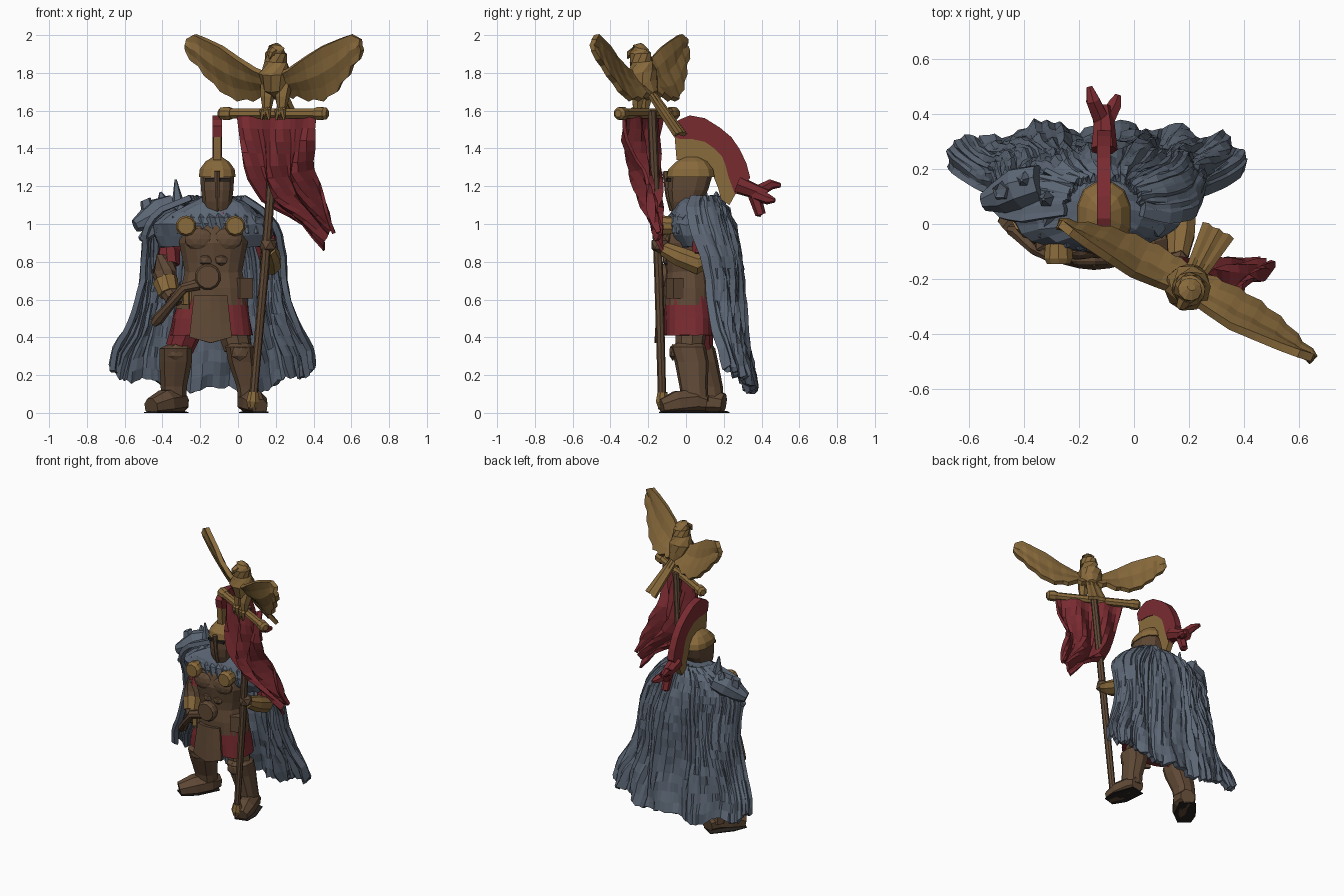
import bpy, bmesh, math, random
from mathutils import Vector, Matrix
random.seed(4)

def mat(name, c):
    m = bpy.data.materials.new(name)
    m.diffuse_color = (*c, 1)
    return m

BRASS = mat("brass", (0.25, 0.145, 0.045))
BROWN = mat("brown", (0.115, 0.066, 0.036))
RED = mat("red", (0.19, 0.024, 0.03))
GREY = mat("blue grey", (0.105, 0.132, 0.175))
DARK = mat("dark", (0.02, 0.016, 0.013))

def add(name, bm, m, M=None, thick=0):
    if M:
        bm.transform(M)
    bmesh.ops.recalc_face_normals(bm, faces=bm.faces)
    me = bpy.data.meshes.new(name)
    bm.to_mesh(me)
    bm.free()
    me.materials.append(m)
    o = bpy.data.objects.new(name, me)
    bpy.context.collection.objects.link(o)
    if thick:
        s = o.modifiers.new("thickness", 'SOLIDIFY')
        s.thickness, s.offset = thick, 0
    return o

def bridge(name, rings, m, M=None):
    bm = bmesh.new()
    R = [[bm.verts.new(p) for p in r] for r in rings]
    n = len(R[0])
    for a, b in zip(R, R[1:]):
        for i in range(n):
            bm.faces.new((a[i], a[(i + 1) % n], b[(i + 1) % n], b[i]))
    bm.faces.new(R[0])
    bm.faces.new(R[-1])
    return add(name, bm, m, M)

# horizontal elliptical sections (x, y, z, rx, ry)
def loft(name, secs, m, n=12, M=None, pw=0.8, rough=0):
    def se(c):
        return math.copysign(abs(c) ** pw, c)
    rings = [[(x + rx * se(math.cos(2 * math.pi * (i + .5) / n)) * (1 + random.uniform(-rough, rough)),
               y + ry * se(math.sin(2 * math.pi * (i + .5) / n)) * (1 + random.uniform(-rough, rough)),
               z + random.uniform(-rough, rough) * .1) for i in range(n)] for x, y, z, rx, ry in secs]
    return bridge(name, rings, m, M)

# round limb along a path, points (x, y, z, r), never below ground
def tube(name, pts, m, n=8, M=None, flat=1):
    P = [Vector(p[:3]) for p in pts]
    rings = []
    for k, p in enumerate(P):
        d = P[min(k + 1, len(P) - 1)] - P[max(k - 1, 0)]
        q = d.to_track_quat('Z', 'Y')
        r = []
        for i in range(n):
            a = 2 * math.pi * (i + .5) / n
            v = p + q @ Vector((pts[k][3] * math.cos(a), pts[k][3] * flat * math.sin(a), 0))
            v.z = max(v.z, 0)
            r.append(v)
        rings.append(r)
    return bridge(name, rings, m, M)

def samp(pts, t):
    f = t * (len(pts) - 1)
    i = min(int(f), len(pts) - 2)
    return Vector(pts[i]).lerp(Vector(pts[i + 1]), f - i)

def sheet(name, fn, nu, nv, m, thick, M=None):
    bm = bmesh.new()
    G = [[bm.verts.new(fn(i / nu, j / nv, i, j)) for i in range(nu + 1)] for j in range(nv + 1)]
    for j in range(nv):
        for i in range(nu):
            bm.faces.new((G[j][i], G[j][i + 1], G[j + 1][i + 1], G[j + 1][i]))
    return add(name, bm, m, M, thick)

def box(name, c, s, m, rz=0):
    bm = bmesh.new()
    bmesh.ops.create_cube(bm, size=1)
    return add(name, bm, m, Matrix.Translation(c) @ Matrix.Rotation(rz, 4, 'Z') @ Matrix.Diagonal((*s, 1)))

def blob(name, c, s, m, M=Matrix(), sub=2):
    bm = bmesh.new()
    bmesh.ops.create_icosphere(bm, subdivisions=sub, radius=1)
    return add(name, bm, m, M @ Matrix.Translation(c) @ Matrix.Diagonal((*s, 1)))

# legs and boots
tube("left_boot_foot", [(-.31, .2, .05, .055), (-.33, .13, .06, .075), (-.39, .05, .05, .075), (-.46, -.02, .03, .05)], BROWN)
tube("right_boot_foot", [(.06, .11, .05, .05), (.06, .05, .06, .07), (.09, -.05, .05, .07), (.115, -.13, .03, .045)], BROWN)
tube("left_sole", [(-.31, .2, .0, .06), (-.4, .06, .0, .08), (-.46, -.02, .0, .05)], DARK, flat=.2)
tube("right_sole", [(.06, .11, .0, .06), (.09, -.04, .0, .08), (.115, -.13, .0, .05)], DARK, flat=.2)
loft("left_greave", [(-.34, .13, .06, .07, .07), (-.34, .12, .14, .072, .075), (-.33, .08, .27, .09, .09),
                     (-.33, .06, .34, .09, .095), (-.31, .07, .36, .07, .07)], BROWN, 10)
loft("right_greave", [(.06, .05, .06, .06, .07), (.05, .04, .14, .06, .075), (.02, .03, .27, .075, .09),
                      (.01, .01, .35, .08, .095), (.0, .02, .37, .06, .07)], BROWN, 10)
tube("left_breeches", [(-.31, .07, .34, .075), (-.25, .05, .5, .09)], RED)
tube("right_thigh", [(.0, .02, .34, .075), (-.04, .03, .5, .09)], BROWN)
for x, y in ((-.33, -.01), (.01, -.07)):
    blob("knee_plate", (x, y, .32), (.05, .02, .045), BROWN, sub=1)

# tunic skirt, belly and breastplate
loft("tunic_skirt", [(-.14, .015, .41, .22, .13), (-.14, .015, .5, .205, .13), (-.13, .01, .62, .175, .12)], RED, 20, rough=.02, pw=.7)
sheet("front_apron", lambda u, v, i, j: (-.23 + .17 * u + .05 * (u - .5) * v, -.12 - .015 * v - .02 * math.sin(math.pi * u),
      .62 - .22 * v - .03 * v * (1 - 2 * abs(u - .5))), 4, 3, BROWN, .025)
box("left_hip_plate", (-.28, -.06, .6), (.08, .06, .1), BROWN, -.5)
box("right_hip_plate", (.03, -.06, .66), (.08, .06, .11), BROWN, .5)
loft("belly_armour", [(-.13, .01, .57, .188, .13), (-.13, .01, .66, .175, .13), (-.13, .01, .75, .155, .115)], BROWN, 14)
loft("breastplate", [(-.13, .01, .72, .15, .115), (-.13, .01, .8, .165, .12), (-.13, 0, .9, .185, .125),
                     (-.13, .01, .98, .18, .115), (-.12, .03, 1.05, .13, .09)], BROWN, 14)
for s in (-1, 1):
    blob("chest_muscle", (-.13 + .075 * s, -.1, .92), (.08, .03, .06), BROWN, sub=2)
    blob("stomach_muscle", (-.13 + .04 * s, -.1, .81), (.04, .025, .035), BROWN, sub=1)
    tube("shoulder_disc", [(-.145 + .13 * s, -.145, .99, .045), (-.145 + .13 * s, -.125, .99, .055), (-.145 + .13 * s, -.07, .99, .05)], BRASS, 10)
tube("belt_disc", [(-.16, -.15, .72, .06), (-.16, -.135, .72, .07), (-.16, -.09, .72, .07)], BROWN, 12)

# arms
tube("left_sleeve", [(-.33, .1, .96, .07), (-.36, .08, .87, .06), (-.37, .06, .79, .062)], RED)
tube("left_forearm", [(-.38, .06, .83, .055), (-.39, .05, .74, .065), (-.365, -.0, .64, .05), (-.34, -.04, .6, .045)], BROWN)
tube("left_bracer", [(-.385, .03, .7, .068), (-.365, -.01, .63, .056)], BRASS)
blob("left_hand", (-.32, -.07, .61), (.05, .045, .045), BROWN, sub=1)
tube("sword_grip", [(-.45, -.02, .47, .02), (-.42, -.03, .5, .032), (-.36, -.09, .57, .025), (-.29, -.12, .66, .028), (-.21, -.11, .68, .032)], BROWN)
box("pouch", (-.27, -.08, .61), (.06, .05, .07), BRASS, .4)
tube("right_sleeve", [(.06, .1, 1.0, .07), (.14, .1, .92, .065), (.17, .09, .83, .062)], RED)
tube("right_forearm", [(.16, .11, .82, .05), (.17, .06, .79, .062), (.17, -.04, .83, .055), (.16, -.12, .87, .04)], BRASS)
blob("right_hand", (.16, -.14, .89), (.05, .05, .05), BROWN, sub=1)

# helmet and crest
X = -.11
loft("red_scarf", [(X, .03, 1.0, .12, .11), (X, .02, 1.06, .1, .095), (X, .03, 1.12, .07, .07)], RED, 12, rough=.06)
loft("helmet_face", [(X, -.01, 1.06, .06, .06), (X, -.005, 1.12, .08, .085), (X, .01, 1.18, .088, .11), (X, .025, 1.27, .093, .122)], BROWN, 12)
loft("helmet_dome", [(X, .025, 1.25, .1, .13), (X, .025, 1.29, .095, .122), (X, .03, 1.33, .065, .085), (X, .03, 1.355, .025, .04)], BRASS, 12)
tube("nose_guard", [(X, -.075, 1.07, .012), (X, -.095, 1.15, .014), (X, -.11, 1.28, .016)], BROWN, 6)
for s in (-1, 1):
    box("eye_slit", (X + .038 * s, -.092, 1.235), (.05, .02, .018), DARK, .12 * s)
crest_out = [(-.07, 1.52), (-.04, 1.55), (.02, 1.575), (.1, 1.56), (.18, 1.51), (.24, 1.46), (.285, 1.395), (.32, 1.32), (.34, 1.245)]
crest_in = [(-.06, 1.46), (-.03, 1.45), (.03, 1.45), (.1, 1.435), (.15, 1.4), (.19, 1.36), (.21, 1.31), (.225, 1.25), (.26, 1.155)]
dome = [(-.05, 1.34), (-.02, 1.34), (.04, 1.34), (.09, 1.33), (.13, 1.29), (.15, 1.24), (.17, 1.19), (.185, 1.13), (.23, 1.1)]
def band(a, b):
    def fn(u, v, i, j):
        p = samp(a, u).lerp(samp(b, u), v)
        return (X, p.x, p.y)
    return fn
sheet("crest_hair", band(crest_out, crest_in), 16, 2, RED, .05)
sheet("crest_holder", band(crest_in, dome), 16, 1, BRASS, .04)
tube("crest_tail", [(X, .27, 1.21, .05), (X, .36, 1.175, .04), (X - .01, .42, 1.15, .04)], RED, 7)
for dx, e, z in ((-.04, .5, 1.2), (.04, .47, 1.12), (.0, .39, 1.04)):
    tube("crest_lock", [(X, .36, 1.16, .035), (X + dx, (e + .4) / 2, z + .01, .028), (X + dx * 1.3, e, z + .005, .012)], RED, 6)

# fur cape: keys are z, left x, right x, front y, back y
cape = [(1.14, -.25, .03, .03, .16), (1.07, -.42, .13, .0, .21), (.97, -.49, .21, .02, .24), (.84, -.5, .24, .08, .265),
        (.7, -.51, .25, .11, .28), (.56, -.54, .265, .11, .285), (.42, -.58, .31, .13, .295), (.28, -.64, .37, .17, .32), (.12, -.66, .39, .2, .345)]
NU = 72
strand = [random.uniform(-1, 1) for _ in range(NU + 1)]
def cape_fn(u, v, i, j):
    z, xl, xr, yf, yb = [samp([k[a:a + 1] + (0, 0) for k in cape], v).x for a in range(5)]
    c, s = math.cos(math.pi * (1 - u)), math.sin(math.pi * u)
    f = (.004 + .014 * v) * math.sin(30 * u + 4 * math.sin(3 * v + 5 * u)) + .008 * strand[i] + random.uniform(-.007, .007)
    x = (xl + xr) / 2 + ((xr - xl) / 2 + f * .6) * math.copysign(abs(c) ** .85, c) + .012 * math.sin(9 * v + 14 * u) * s
    y = yf + (yb - yf) * s ** .6 + f * (.4 + s)
    z += v ** 4 * (.1 * c * c + .02 * math.sin(27 * u) + .015 * strand[i])
    return (x, y, z)
sheet("fur_cape", cape_fn, NU, 18, GREY, .03)
loft("fur_mantle", [(-.13, .08, .88, .28, .12), (-.13, .07, .94, .31, .145), (-.13, .06, 1.0, .31, .155), (-.13, .06, 1.06, .24, .14),
                    (X, .06, 1.11, .15, .11), (X, .07, 1.14, .09, .09)], GREY, 28, rough=.06)
for k in range(10):  # shaggy collar locks over the chest
    x = -.33 + .046 * k
    y = -.075 + 1.2 * (x + .13) ** 2
    tube("collar_lock", [(x * .8 - .03, y + .07, 1.08, .03), (x, y, 1.02, .034), (x + .015, y - .022, .95, .012)], GREY, 5)

# beast head on the shoulder
tube("beast_head", [(-.34, .15, 1.09, .07), (-.42, .13, 1.06, .08), (-.48, .1, 1.02, .065), (-.545, .08, .99, .035)], GREY, 8)
tube("beast_jaw", [(-.42, .09, .99, .04), (-.49, .07, .94, .03), (-.52, .06, .92, .015)], GREY, 6)
for x, y, zt in ((-.33, .09, 1.235), (-.41, .16, 1.17), (-.5, .12, 1.11)):
    tube("beast_ear", [(x + .03, y, 1.04, .045), (x + .01, y, 1.13, .03), (x, y, zt, .006)], GREY, 5)

# standard pole and crossbar
B = Matrix.Translation((.2, -.225, 0)) @ Matrix.Rotation(math.radians(-28), 4, 'Z')
tube("pole", [(.075, -.125, .02, .022), (.14, -.145, .75, .024), (.205, -.18, 1.6, .024)], BROWN)
tube("pole_ferrule", [(.075, -.125, .03, .025), (.078, -.125, .06, .037), (.083, -.125, .11, .028)], BRASS)
tube("crossbar", [(-.32, .01, 1.585, .028), (.28, .01, 1.585, .028)], BRASS, M=B)
for s in (-1, 1):
    tube("bar_end", [(-.02 + s * .25, .01, 1.585, .03), (-.02 + s * .27, .01, 1.585, .037), (-.02 + s * .31, .01, 1.585, .035), (-.02 + s * .325, .01, 1.585, .02)], BRASS, M=B)

# torn banner
L = [(0, -.12, 1.57), (.03, -.13, 1.42), (.07, -.16, 1.25), (.14, -.17, 1.11), (.3, -.16, 1.02), (.45, -.14, .86)]
R = [(.42, -.32, 1.57), (.40, -.32, 1.42), (.37, -.28, 1.3), (.42, -.24, 1.2), (.47, -.2, 1.08), (.51, -.15, .95)]
def banner_fn(u, v, i, j):
    p = samp(L, v).lerp(samp(R, v), u)
    f = (.012 + .042 * math.sin(math.pi * v)) * math.sin(15 * u + 5 * v) + random.uniform(-.006, .006)
    return p + Vector((-.45 * f, -.9 * f, -.07 * (1 - v) * v * math.sin(math.pi * u) + .05 * v ** 5 * math.sin(math.pi * u)))
sheet("banner", banner_fn, 14, 12, RED, .018)

# bird: body, head, beak, legs and tail
tube("bird_body", [(0, .05, 1.68, .04), (0, .01, 1.73, .075), (0, -.01, 1.8, .085), (.005, -.01, 1.86, .062),
                   (.01, -.015, 1.905, .058), (.01, -.01, 1.935, .044), (.01, 0, 1.95, .015)], BRASS, 10, M=B)
tube("bird_beak", [(.01, -.05, 1.91, .028), (.01, -.08, 1.9, .018), (.01, -.09, 1.875, .004)], BRASS, 6, M=B)
for s in (-1, 1):
    tube("bird_leg", [(s * .045, .01, 1.74, .045), (s * .045, -.01, 1.67, .036), (s * .045, -.015, 1.61, .024)], BRASS, 6, M=B)
    for k in (-1, 0, 1):
        tube("bird_claw", [(s * .045, -.01, 1.62, .016), (s * .045 + k * .018, -.035, 1.6, .016), (s * .045 + k * .022, -.035, 1.55, .007)], BRASS, 5, M=B)
sheet("bird_tail", lambda u, v, i, j: ((u - .5) * (.06 + .06 * v), .02 + .2 * v + .006 * (i % 2), 1.73 - .25 * v - .02 * abs(u - .5)),
      6, 3, BRASS, .025, B)

# wings: top and bottom edges as (span, depth, height)
top = [(.02, -.04, 1.78), (.1, -.05, 1.81), (.2, -.06, 1.87), (.3, -.05, 1.93), (.4, -.04, 1.97), (.47, -.03, 1.995), (.52, -.02, 1.97)]
low = [(.02, .05, 1.69), (.1, .06, 1.68), (.2, .06, 1.66), (.29, .05, 1.67), (.38, .03, 1.74), (.46, .0, 1.83), (.53, -.02, 1.91)]
for s in (-1, 1):
    def wing_fn(u, v, i, j):
        p = samp(top, u).lerp(samp(low, u), v)
        ridge = (i % 3) * .005 * v + .006 * (j % 2)
        return (s * p.x, p.y - .012 * math.sin(math.pi * v) + ridge, p.z - .01 * (i % 3) * v ** 3 + .008)
    sheet("wing", wing_fn, 18, 4, BRASS, .03, B)
